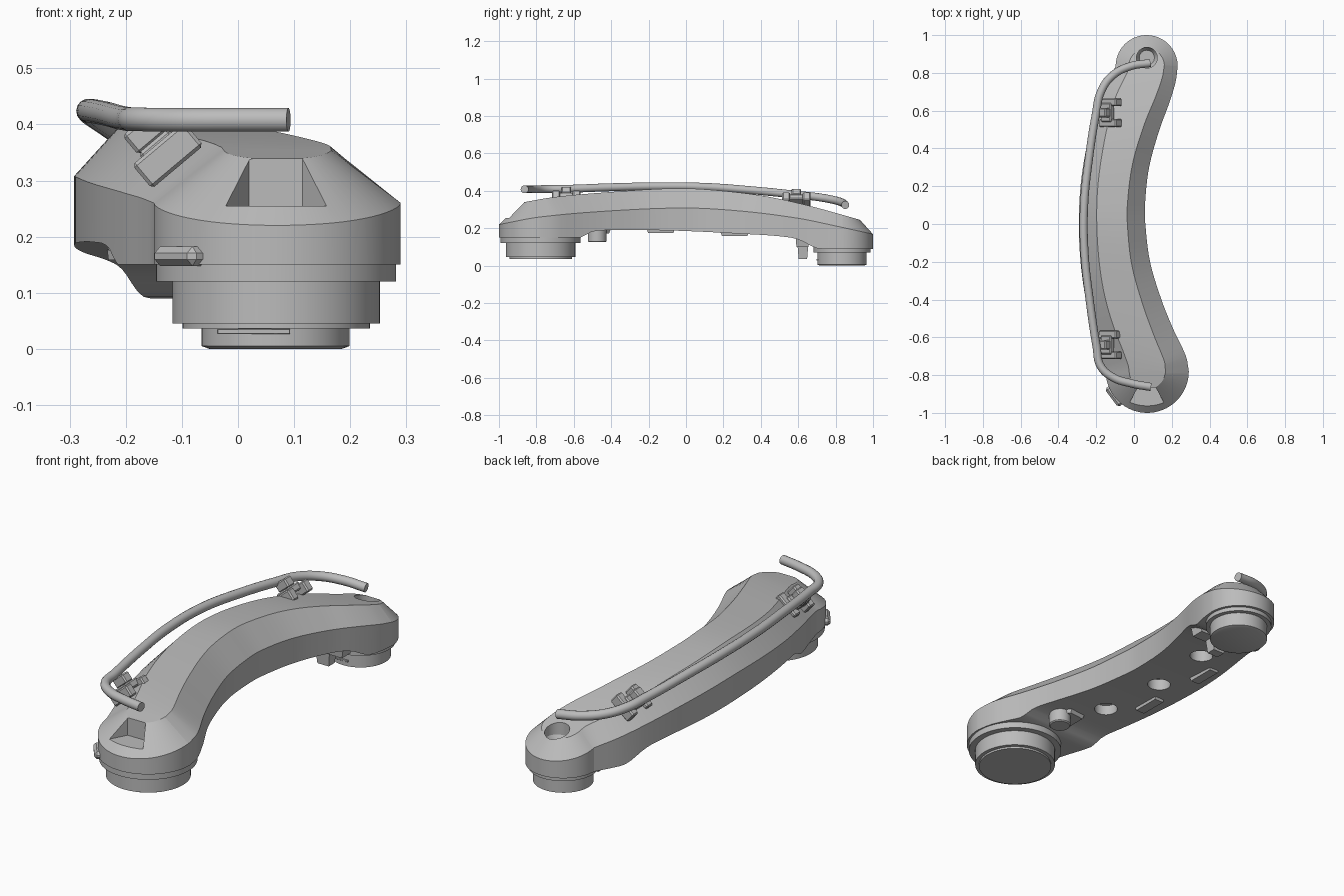
import bpy, bmesh, math
from mathutils import Matrix, Vector

if "Cube" in bpy.data.objects:
    bpy.data.objects.remove(bpy.data.objects["Cube"])

GREY = (0.5, 0.5, 0.5, 1)
mat = bpy.data.materials.new("plain_grey")
mat.use_nodes = True
mat.diffuse_color = GREY
mat.node_tree.nodes["Principled BSDF"].inputs["Base Color"].default_value = GREY


def finish(name, bm, angle=30):
    bmesh.ops.recalc_face_normals(bm, faces=bm.faces)
    mesh = bpy.data.meshes.new(name)
    bm.to_mesh(mesh)
    bm.free()
    mesh.materials.append(mat)
    ob = bpy.data.objects.new(name, mesh)
    bpy.context.collection.objects.link(ob)
    smooth(ob, angle)
    return ob


def smooth(ob, angle=30):
    bpy.ops.object.select_all(action='DESELECT')
    bpy.context.view_layer.objects.active = ob
    ob.select_set(True)
    bpy.ops.object.shade_smooth_by_angle(angle=math.radians(angle))


def interp(table, t):
    """Smooth curve through (position, value) pairs."""
    if t <= table[0][0]:
        return table[0][1]
    if t >= table[-1][0]:
        return table[-1][1]
    slope = lambda a, b: (table[b][1] - table[a][1]) / (table[b][0] - table[a][0])
    last = len(table) - 1
    i = max(k for k in range(last) if table[k][0] <= t)
    m0, m1 = slope(max(i - 1, 0), i + 1), slope(i, min(i + 2, last))
    (a, p), (b, q) = table[i], table[i + 1]
    h = b - a
    s = (t - a) / h
    return (p * (1 + 2 * s) * (1 - s) ** 2 + h * m0 * s * (1 - s) ** 2
            + q * s * s * (3 - 2 * s) + h * m1 * s * s * (s - 1))


def lathe(name, x, y, profile, n=64):
    bm = bmesh.new()
    rings = [[bm.verts.new((x + r * math.cos(k * math.tau / n),
                            y + r * math.sin(k * math.tau / n), z)) for k in range(n)]
             for r, z in profile]
    for a, b in zip(rings, rings[1:]):
        for k in range(n):
            bm.faces.new((a[k], a[(k + 1) % n], b[(k + 1) % n], b[k]))
    bm.faces.new(rings[0])
    bm.faces.new(rings[-1])
    return finish(name, bm)


def prism(name, plan, z0, z1, taper=1.0):
    """Plan polygon raised from z0 to z1, with its lower face scaled by taper."""
    mid = sum((Vector(p) for p in plan), Vector((0, 0))) / len(plan)
    bm = bmesh.new()
    low = [bm.verts.new((*(mid + (Vector(p) - mid) * taper), z0)) for p in plan]
    top = [bm.verts.new((*p, z1)) for p in plan]
    bm.faces.new(low)
    bm.faces.new(top)
    for k in range(len(plan)):
        j = (k + 1) % len(plan)
        bm.faces.new((low[k], low[j], top[j], top[k]))
    return finish(name, bm)


def box(name, centre, size, tilt=0, turn=0, bevel=0.006):
    bm = bmesh.new()
    bmesh.ops.create_cube(bm, size=1, matrix=Matrix.Diagonal((*size, 1)))
    bmesh.ops.bevel(bm, geom=bm.edges[:], offset=bevel, segments=1, affect='EDGES')
    bm.transform(Matrix.Translation(centre) @ Matrix.Rotation(turn, 4, 'Z')
                 @ Matrix.Rotation(tilt, 4, 'Y'))
    return finish(name, bm)


def cut(target, cutter):
    mod = target.modifiers.new("cut", 'BOOLEAN')
    mod.operation, mod.solver, mod.object = 'DIFFERENCE', 'EXACT', cutter
    bpy.context.view_layer.objects.active = target
    bpy.ops.object.modifier_apply(modifier=mod.name)
    bpy.data.objects.remove(cutter)


# Curved arm: plan edges and heights along its length
FX, FY, FR = 0.07, -0.78, 0.22
BX, BY, BR = 0.067, 0.836, 0.164
left = [(FY, -.15), (-.7, -.173), (-.6, -.205), (-.4, -.255), (-.2, -.283), (0, -.292),
        (.2, -.283), (.4, -.253), (.6, -.205), (.72, -.16), (BY, BX - BR)]
right = [(FY, .29), (-.7, .275), (-.55, .205), (-.4, .145), (-.2, .085), (0, .06),
         (.1, .058), (.3, .08), (.5, .135), (.65, .19), (.76, .222), (BY, BX + BR)]
bottom_z = [(-.6, .15), (-.56, .152), (-.5, .182), (-.4, .19), (-.2, .19), (0, .185),
            (.3, .17), (.5, .157), (.6, .14), (.68, .1), (.71, .09)]
crease_z = [(-1, .22), (-.78, .26), (-.4, .293), (0, .308), (.3, .291), (.6, .253),
            (.8, .212), (1, .168)]
top_z = [(-.88, .337), (-.7, .367), (-.45, .39), (-.1, .412), (.1, .408), (.4, .375),
         (.65, .322), (.93, .245)]
inset = [(-.8, .125), (-.5, .105), (0, .095), (.5, .085), (.85, .07)]

pairs = []
arc = [math.radians(a) for a in range(3, 90, 6)]
for a in arc:
    w, y = FR * math.sin(a), FY - FR * math.cos(a)
    pairs.append((FX - w, FX + w, y))
for k in range(61):
    y = FY + (BY - FY) * k / 60
    pairs.append((interp(left, y), interp(right, y), y))
for a in reversed(arc):
    w, y = BR * math.sin(a), BY + BR * math.cos(a)
    pairs.append((BX - w, BX + w, y))
outline = [Vector((l, y)) for l, r, y in pairs] + [Vector((r, y)) for l, r, y in reversed(pairs)]
count = len(outline)

bm = bmesh.new()
loops = [[], [], []]
for k, p in enumerate(outline):
    t = (outline[(k + 1) % count] - outline[k - 1]).normalized()
    q = p + Vector((t.y, -t.x)) * interp(inset, p.y)
    loops[0].append(bm.verts.new((p.x, p.y, interp(bottom_z, p.y))))
    loops[1].append(bm.verts.new((p.x, p.y, interp(crease_z, p.y))))
    loops[2].append(bm.verts.new((q.x, q.y, interp(top_z, q.y))))
for a, b in zip(loops, loops[1:]):
    for k in range(count):
        j = (k + 1) % count
        bm.faces.new((a[k], a[j], b[j], b[k]))
for loop in (loops[0], loops[2]):
    for k in range(count // 2 - 1):
        bm.faces.new((loop[k], loop[k + 1], loop[count - 2 - k], loop[count - 1 - k]))
arm = finish("curved_arm", bm, 25)

# Notch in the front slope, socket in the rear top, holes underneath
cut(arm, prism("notch_cutter", [(.115, -.865), (.02, -.865), (-.065, -1.025), (.2, -1.025)], .255, .5))
cut(arm, lathe("socket_cutter", .068, .88, [(.04, .19), (.055, .215), (.055, .4)], 40))
for x, y in ((-.086, -.305), (-.12, .037), (-.08, .39)):
    cut(arm, lathe("hole_cutter", x, y, [(.053, .1), (.053, .24)], 40))
smooth(arm, 25)

# Round feet
lathe("front_foot", FX - .002, FY + .003, [(.167, .036), (.167, .045), (.185, .045), (.185, .12),
                                           (.214, .12), (.214, .155)])
lathe("rear_foot", BX, BY - .002, [(.118, 0), (.132, .005), (.132, .07), (.152, .07), (.152, .1)])
box("rear_foot_plate", (.028, BY - .128, .031), (.13, .02, .009), bevel=.001)

# Parts under the arm
lathe("under_knob", .05, -.475, [(.045, .125), (.05, .13), (.05, .2)], 32)
prism("under_knob_plate", [(-.05, -.54), (.04, -.55), (.1, -.48), (.04, -.4), (-.05, -.41)], .172, .2, .85)
for side, y, z in (("front", -.135, .188), ("rear", .26, .171)):
    prism(side + "_under_pad", [(-.235, y - .08), (-.18, y - .08), (-.18, y + .08), (-.235, y + .08)],
          z - .013, z + .02, .85)
prism("hook_stem", [(.0, .585), (.15, .585), (.15, .66), (.0, .66)], .1, .16, .85)
prism("hook_tip", [(-.01, .595), (.07, .595), (.07, .655), (-.01, .655)], .035, .125, .75)

# Side lug on the front end
lug = math.radians(217)
box("side_lug", (FX + .215 * math.cos(lug), FY + .215 * math.sin(lug), .165),
    (.045, .12, .035), turn=lug, bevel=.012)

# Bent handrail
rail_path = [(.09, -.863, .408), (-.01, -.845, .408), (-.115, -.81, .408), (-.178, -.75, .409),
             (-.198, -.65, .41), (-.235, -.4, .419), (-.262, -.15, .424), (-.264, .1, .421),
             (-.238, .35, .403), (-.202, .58, .38), (-.175, .7, .367), (-.115, .785, .352),
             (-.02, .835, .337), (.085, .852, .324)]
curve = bpy.data.curves.new("handrail", 'CURVE')
curve.dimensions = '3D'
curve.bevel_depth, curve.bevel_resolution, curve.use_fill_caps = .0215, 5, True
curve.resolution_u = 8
spline = curve.splines.new('BEZIER')
spline.bezier_points.add(len(rail_path) - 1)
for point, co in zip(spline.bezier_points, rail_path):
    point.co = co
    point.handle_left_type = point.handle_right_type = 'AUTO'
curve.materials.append(mat)
rail = bpy.data.objects.new("handrail", curve)
bpy.context.collection.objects.link(rail)
bpy.context.view_layer.objects.active = rail
bpy.ops.object.select_all(action='DESELECT')
rail.select_set(True)
bpy.ops.object.convert(target='MESH')
smooth(bpy.context.view_layer.objects.active, 40)

# Rail clamps: two feet on the slope and a bridge that grips the rail
slope = math.radians(-40)
for side, y, z in (("front", -.64, .345), ("rear", .59, .335)):
    for n, dy in (("outer", -.055), ("inner", .055)):
        box(f"{side}_clamp_{n}_foot", (-.125, y + dy, z), (.12, .042, .055), slope)
    box(side + "_clamp_bridge", (-.14, y, z + .012), (.07, .1, .035), slope)
    box(side + "_clamp_grip", (-.165, y, z + .04), (.07, .05, .045), slope)
